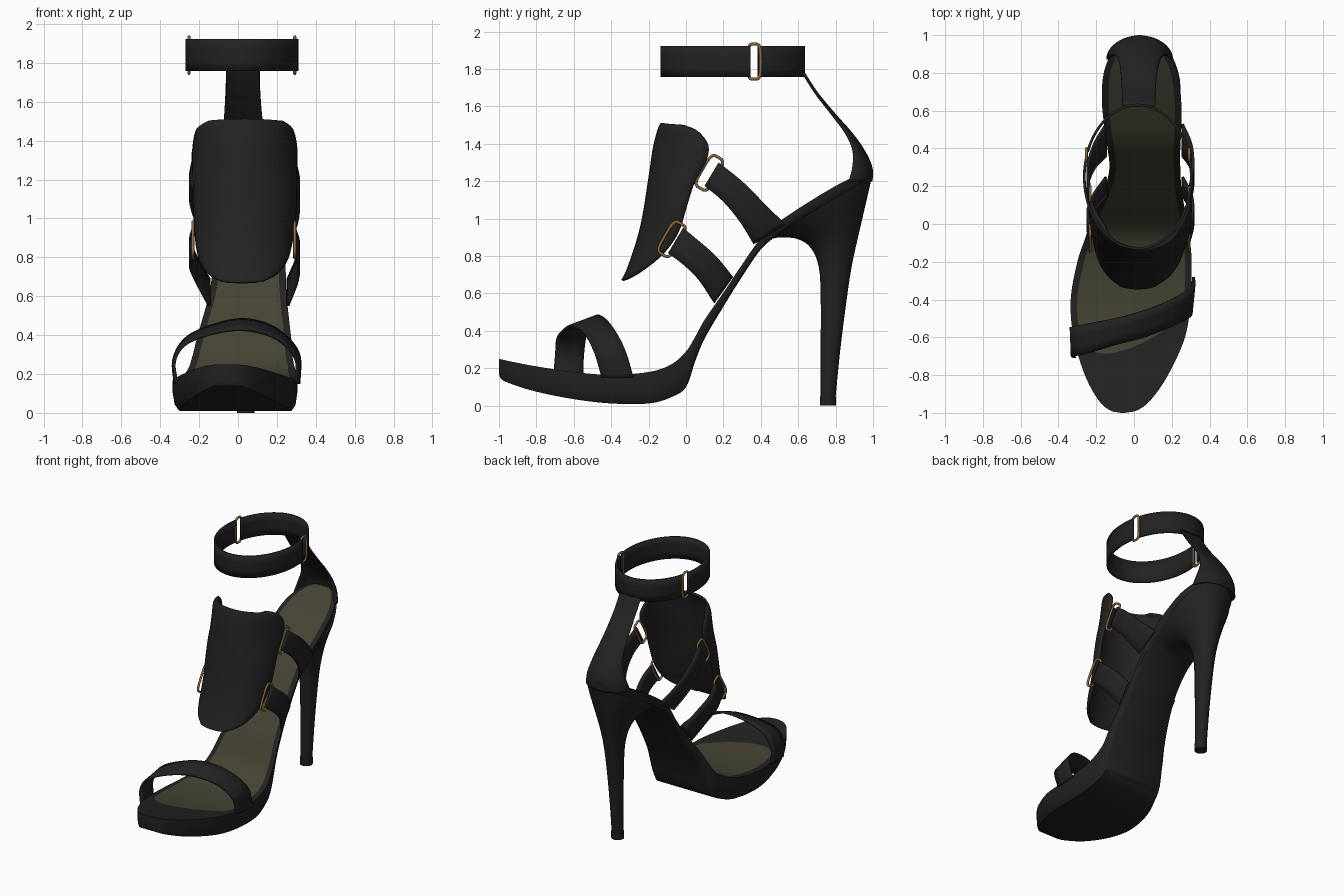
import bpy, bmesh, math
from mathutils import Vector

cube = bpy.data.objects.get("Cube")
if cube:
    bpy.data.objects.remove(cube)


def material(name, color):
    m = bpy.data.materials.new(name)
    m.use_nodes = True
    m.diffuse_color = (*color, 1)
    m.node_tree.nodes["Principled BSDF"].inputs["Base Color"].default_value = (*color, 1)
    return m


black = material("black leather", (.016, .016, .016))
olive = material("olive insole", (.058, .056, .033))
gold = material("gold metal", (.27, .15, .045))


def smooth_path(points, steps=6):
    """Catmull-Rom interpolation of points of any dimension."""
    p = [Vector(q) for q in points]
    p = [2 * p[0] - p[1]] + p + [2 * p[-1] - p[-2]]
    out = []
    for a, b, c, d in zip(p, p[1:], p[2:], p[3:]):
        for i in range(steps):
            t = i / steps
            out.append((2 * b + (c - a) * t + (2 * a - 5 * b + 4 * c - d) * t * t
                        + (3 * b - a - 3 * c + d) * t ** 3) / 2)
    return out + [p[-2]]


def skin(name, rows, mat, closed=False, thickness=0):
    """Surface through rows of points; closed rows are capped at both ends."""
    bm = bmesh.new()
    grid = [[bm.verts.new(co) for co in row] for row in rows]
    n = len(grid[0])
    for r, s in zip(grid, grid[1:]):
        for i in range(n if closed else n - 1):
            j = (i + 1) % n
            bm.faces.new((r[i], r[j], s[j], s[i]))
    if closed:
        bm.faces.new(grid[0])
        bm.faces.new(grid[-1])
    bmesh.ops.recalc_face_normals(bm, faces=bm.faces)
    mesh = bpy.data.meshes.new(name)
    bm.to_mesh(mesh)
    bm.free()
    mesh.materials.append(mat)
    ob = bpy.data.objects.new(name, mesh)
    bpy.context.collection.objects.link(ob)
    bpy.ops.object.select_all(action='DESELECT')
    ob.select_set(True)
    bpy.context.view_layer.objects.active = ob
    bpy.ops.object.shade_smooth_by_angle(angle=math.radians(40))
    if thickness:
        mod = ob.modifiers.new("thickness", 'SOLIDIFY')
        mod.thickness = thickness
        mod.offset = 0
    return ob


def ribbon(name, edge_a, edge_b):
    rows = [[a.lerp(b, k / 3) for k in range(4)]
            for a, b in zip(smooth_path(edge_a), smooth_path(edge_b))]
    return skin(name, rows, black, thickness=.014)


def buckle(name, center, across, along):
    """Oblong wire ring spanned by two half axes."""
    curve = bpy.data.curves.new(name, 'CURVE')
    curve.dimensions = '3D'
    curve.bevel_depth = .008
    curve.bevel_resolution = 2
    spline = curve.splines.new('POLY')
    spline.points.add(31)
    spline.use_cyclic_u = True
    for i, pt in enumerate(spline.points):
        c, s = math.cos(i * math.tau / 32), math.sin(i * math.tau / 32)
        co = (Vector(center) + Vector(across) * math.copysign(abs(c) ** .5, c)
              + Vector(along) * math.copysign(abs(s) ** .5, s))
        pt.co = (*co, 1)
    curve.materials.append(gold)
    ob = bpy.data.objects.new(name, curve)
    bpy.context.collection.objects.link(ob)


# Platform sole: y, top z, bottom z, right edge x, left edge x
stations = smooth_path([
    (-1, .25, .17, -.07, -.05), (-.985, .247, .14, -.13, .02),
    (-.93, .235, .115, -.19, .09), (-.8, .21, .075, -.26, .18),
    (-.6, .18, .035, -.32, .27), (-.4, .165, .012, -.335, .3),
    (-.2, .18, .012, -.3, .305), (-.08, .22, .045, -.26, .295),
    (0, .29, .1, -.235, .28), (.05, .37, .24, -.215, .275),
    (.1, .46, .36, -.19, .265), (.2, .605, .53, -.15, .25),
    (.3, .755, .69, -.13, .245), (.4, .895, .835, -.14, .245),
    (.5, .985, .92, -.155, .25), (.65, 1.085, 1.02, -.17, .25),
    (.8, 1.175, 1.1, -.16, .23), (.92, 1.235, 1.17, -.11, .17),
    (.98, 1.26, 1.2, -.04, .1), (1, 1.265, 1.215, .02, .04)])
section = [(1, 1), (1, .6), (.97, .2), (.9, 0)]
section += [(-u, v) for u, v in reversed(section)]
skin("platform_sole",
     [[((l + r) / 2 + u * (r - l) / 2, y, b + v * (t - b)) for u, v in section]
      for y, t, b, l, r in stations], black, closed=True)


def sole_at(y):
    for a, b in zip(stations, stations[1:]):
        if y <= b[0]:
            return a.lerp(b, max(0, (y - a[0]) / (b[0] - a[0])))
    return stations[-1]


# Insole with a slanted, rounded front
rows = []
front, back = -.66, .965
for i in range(81):
    y = front + (back - front) * (i / 80) ** 1.3
    skew = .33 * max(0, 1 - (y - front) / .5)
    nose = max(0, 1 - (y - front) / .14)
    row = []
    for k in range(9):
        u = (k / 4 - 1) * max(.02, math.sqrt(1 - nose * nose))
        _, _, _, l, r = sole_at(y)
        yy = y + skew * u * (r - l) / 2
        _, t, _, l, r = sole_at(yy)
        half = max(.01, (r - l) / 2 - .035)
        row.append(((l + r) / 2 + u * half, yy, t + .005))
    rows.append(row)
skin("insole", rows, olive)


# Heel: front y, front z, back y, back z, half width, centre x
def oval(yf, zf, yb, zb, half, cx):
    ring = []
    for i in range(32):
        a = i * math.tau / 32
        f = (1 - math.cos(a)) / 2
        ring.append((cx + half * math.sin(a), yf + (yb - yf) * f, zf + (zb - zf) * f))
    return ring


heel = smooth_path([
    (.42, .88, .995, 1.23, .205, .042), (.5, .9, .975, 1.14, .185, .04),
    (.6, .89, .945, 1.01, .14, .04), (.67, .84, .915, .88, .1, .04),
    (.71, .74, .885, .74, .072, .04), (.72, .58, .858, .56, .057, .04),
    (.72, .3, .825, .3, .047, .04), (.72, .05, .8, .05, .041, .04)], 4)
skin("heel", [oval(*h) for h in heel], black, closed=True)
skin("heel_tip", [oval(.716, z, .803, z, .044, .04) for z in (.05, 0)], black, closed=True)


# Curved shells: front shield and heel counter
def arc(cx, half, y_mid, y_side, z_mid, z_side):
    row = []
    for i in range(21):
        a = math.pi * (i / 20 - .5)
        f = 1 - math.cos(a)
        row.append((cx + half * math.sin(a), y_mid + (y_side - y_mid) * f,
                    z_mid + (z_side - z_mid) * f))
    return row


shield = smooth_path([
    (.04, .19, -.13, -.01, 1.51, 1.495), (.035, .24, -.147, .07, 1.47, 1.46),
    (.035, .26, -.17, .12, 1.38, 1.39), (.035, .265, -.185, .105, 1.28, 1.3),
    (.035, .263, -.2, .045, 1.18, 1.19), (.035, .26, -.22, 0, 1.05, 1.05),
    (.033, .252, -.24, -.03, .95, .95), (.03, .24, -.268, -.08, .85, .86),
    (.028, .22, -.295, -.15, .77, .785), (.025, .175, -.32, -.24, .705, .72),
    (.02, .1, -.34, -.315, .67, .68)], 4)
skin("front_shield", [arc(*s) for s in shield], black, thickness=.014)

counter = smooth_path([
    (.03, .17, .99, .87, 1.2, 1.2), (.03, .15, .988, .89, 1.28, 1.28),
    (.03, .12, .945, .89, 1.37, 1.37), (.028, .1, .88, .85, 1.46, 1.46),
    (.026, .09, .8, .785, 1.55, 1.55), (.025, .085, .7, .695, 1.67, 1.67),
    (.025, .085, .628, .625, 1.78, 1.78)], 4)
skin("heel_counter_strap", [arc(*c) for c in counter], black, thickness=.014)

# Toe strap, slanted across the forefoot
ribbon("toe_strap",
       [(-.315, -.71, .15), (-.325, -.7, .27), (-.26, -.69, .36), (-.1, -.64, .415),
        (.05, -.6, .425), (.2, -.54, .38), (.295, -.49, .28), (.3, -.45, .15)],
       [(-.325, -.55, .15), (-.33, -.545, .28), (-.26, -.53, .39), (-.1, -.5, .46),
        (.05, -.46, .48), (.2, -.4, .43), (.31, -.33, .31), (.315, -.28, .15)])

# Side straps with buckles: top and bottom edges as (y, z), buckle centre
side_straps = {
    "upper": ([(.175, 1.3), (.3, 1.2), (.42, 1.08), (.53, .97)],
              [(.1, 1.175), (.2, 1.09), (.29, .98), (.36, .865)], (.125, 1.245)),
    "lower": ([(-.015, .95), (.07, .88), (.16, .8), (.25, .69)],
              [(-.095, .815), (-.01, .75), (.07, .67), (.15, .55)], (-.075, .89))}
bulge = {"left": (.292, .312, .303, .257), "right": (-.232, -.245, -.212, -.148)}
for level, (top, bottom, mid) in side_straps.items():
    for side, xs in bulge.items():
        ribbon(f"{level}_{side}_strap",
               [(x, *p) for x, p in zip(xs, top)], [(x, *p) for x, p in zip(xs, bottom)])
        buckle(f"{level}_{side}_buckle", (xs[0], *mid), (0, .036, -.021), (0, .048, .083))

# Ankle band in two arcs joined by buckles
for name, start, end in (("back", 20.5, 159.5), ("front", 165.7, 374.3)):
    edges = [[], []]
    for i in range(25):
        a = math.radians(start + (end - start) * i / 24)
        for edge, z in zip(edges, (1.758, 1.922)):
            edge.append((.02 + .283 * math.cos(a), .25 + .38 * math.sin(a), z))
    ribbon(f"ankle_band_{name}", *edges)
for side, x in (("left", .292), ("right", -.252)):
    buckle(f"ankle_{side}_buckle", (x, .365, 1.84), (0, .034, 0), (0, 0, .094))
